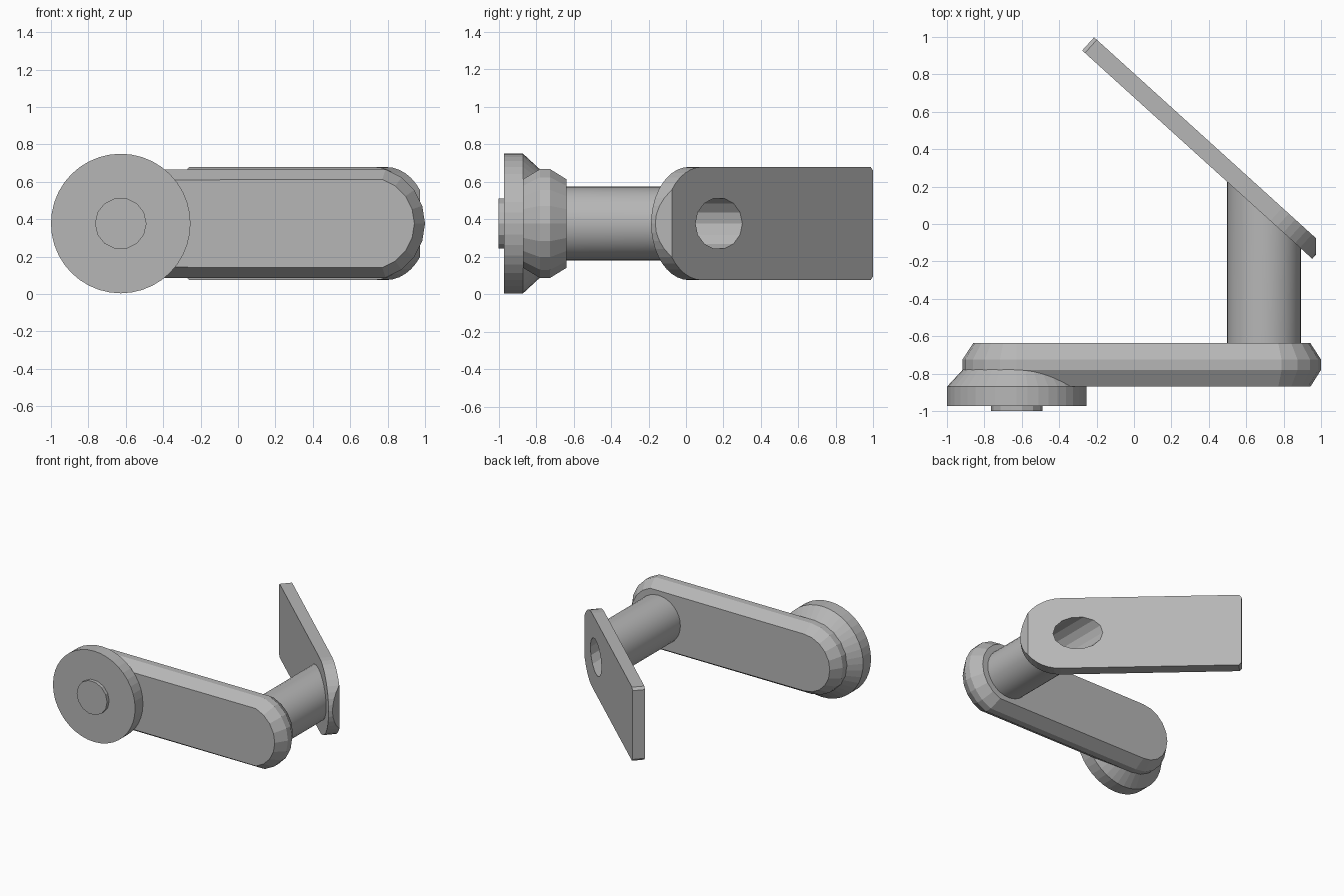
import bpy, bmesh
from math import sin, cos, radians, pi, sqrt
from mathutils import Vector

cube = bpy.data.objects.get("Cube")
if cube:
    bpy.data.objects.remove(cube, do_unlink=True)

grey = bpy.data.materials.new("plain_grey")
grey.use_nodes = True
COLOUR = (0.47, 0.47, 0.47, 1)
grey.diffuse_color = COLOUR
grey.node_tree.nodes["Principled BSDF"].inputs["Base Color"].default_value = COLOUR

MID = 0.377          # height of the shared centre line
LEFT_X, RIGHT_X = -0.627, 0.695


def loft(name, rings, clip=None, smooth=0):
    """Skin matching rings of points into a capped solid, optionally cut by a plane."""
    bm = bmesh.new()
    loops = [[bm.verts.new(p) for p in ring] for ring in rings]
    n = len(loops[0])
    for a, b in zip(loops, loops[1:]):
        for i in range(n):
            j = (i + 1) % n
            bm.faces.new((a[i], a[j], b[j], b[i]))
    bm.faces.new(loops[0])
    bm.faces.new(loops[-1])
    if clip:
        cut = bmesh.ops.bisect_plane(bm, geom=bm.verts[:] + bm.edges[:] + bm.faces[:],
                                     plane_co=clip[0], plane_no=clip[1], clear_outer=True)
        edges = [e for e in cut["geom_cut"] if isinstance(e, bmesh.types.BMEdge)]
        bmesh.ops.contextual_create(bm, geom=edges)
    bmesh.ops.recalc_face_normals(bm, faces=bm.faces[:])
    mesh = bpy.data.meshes.new(name)
    bm.to_mesh(mesh)
    bm.free()
    obj = bpy.data.objects.new(name, mesh)
    bpy.context.collection.objects.link(obj)
    mesh.materials.append(grey)
    if smooth:
        activate(obj)
        bpy.ops.object.shade_smooth_by_angle(angle=radians(smooth))
    return obj


def activate(obj):
    bpy.ops.object.select_all(action="DESELECT")
    obj.select_set(True)
    bpy.context.view_layer.objects.active = obj


def circle(x, y, r, n):
    return [(x + r * cos(2 * pi * i / n), y, MID + r * sin(2 * pi * i / n)) for i in range(n)]


def turned(name, x, profile, n, **kw):
    """Round part along y from (y, radius) pairs."""
    return loft(name, [circle(x, y, r, n) for y, r in profile], **kw)


# Crank arm: long rounded bar with chamfered rims
def arm_ring(y, inset):
    pts = []
    r = 0.305 - inset
    for a in range(-72, 73, 18):
        pts.append((RIGHT_X + r * cos(radians(a)), y, MID + r * sin(radians(a))))
    r = 0.29 - inset
    for a in range(90, 271, 18):
        pts.append((LEFT_X + r * cos(radians(a)), y, MID + r * sin(radians(a))))
    return pts


loft("crank_arm", [arm_ring(-0.87, 0.057), arm_ring(-0.78, 0),
                   arm_ring(-0.725, 0), arm_ring(-0.637, 0.057)])

# Front disc with tapered back, and its small axle cap
turned("front_disc", LEFT_X, [(-0.972, 0.373), (-0.87, 0.373), (-0.775, 0.285)], 40)
turned("axle_cap", LEFT_X, [(-1.0, 0.138), (-0.96, 0.138)], 14)

# Slanted plate, described along its length and normal
along = Vector((-0.741, 0.671, 0))
normal = Vector((0.671, 0.741, 0))
tip = Vector((0.953, -0.186, MID))
LENGTH, HALF, THICK, CORNER = 1.66, 0.302, 0.095, 0.02

# Post between the arm and the plate, cut to the plate's slope
post = turned("post", RIGHT_X, [(-0.66, 0.198), (0.45, 0.198)], 32,
              clip=(tip + normal * 0.003, normal), smooth=30)


def plate_ring(depth):
    outline = [(HALF - HALF * cos(radians(a)), HALF * sin(radians(a)))
               for a in range(-90, 91, 9)]
    outline += [(LENGTH - CORNER, HALF), (LENGTH, HALF - CORNER),
                (LENGTH, CORNER - HALF), (LENGTH - CORNER, -HALF)]
    return [tip + along * u + normal * depth + Vector((0, 0, v)) for u, v in outline]


plate = loft("slanted_plate", [plate_ring(0), plate_ring(THICK)],
             clip=((0.973, 0, 0), (1, 0, 0)))

# Bore through the plate into the post
cutter = turned("bore_cutter", RIGHT_X, [(-0.6, 0.138), (0.6, 0.138)], 14)
cutter.hide_render = True
for obj in (plate, post):
    mod = obj.modifiers.new("bore", "BOOLEAN")
    mod.operation = "DIFFERENCE"
    mod.solver = "EXACT"
    mod.object = cutter
    activate(obj)
    bpy.ops.object.modifier_apply(modifier=mod.name)
bpy.data.objects.remove(cutter, do_unlink=True)
